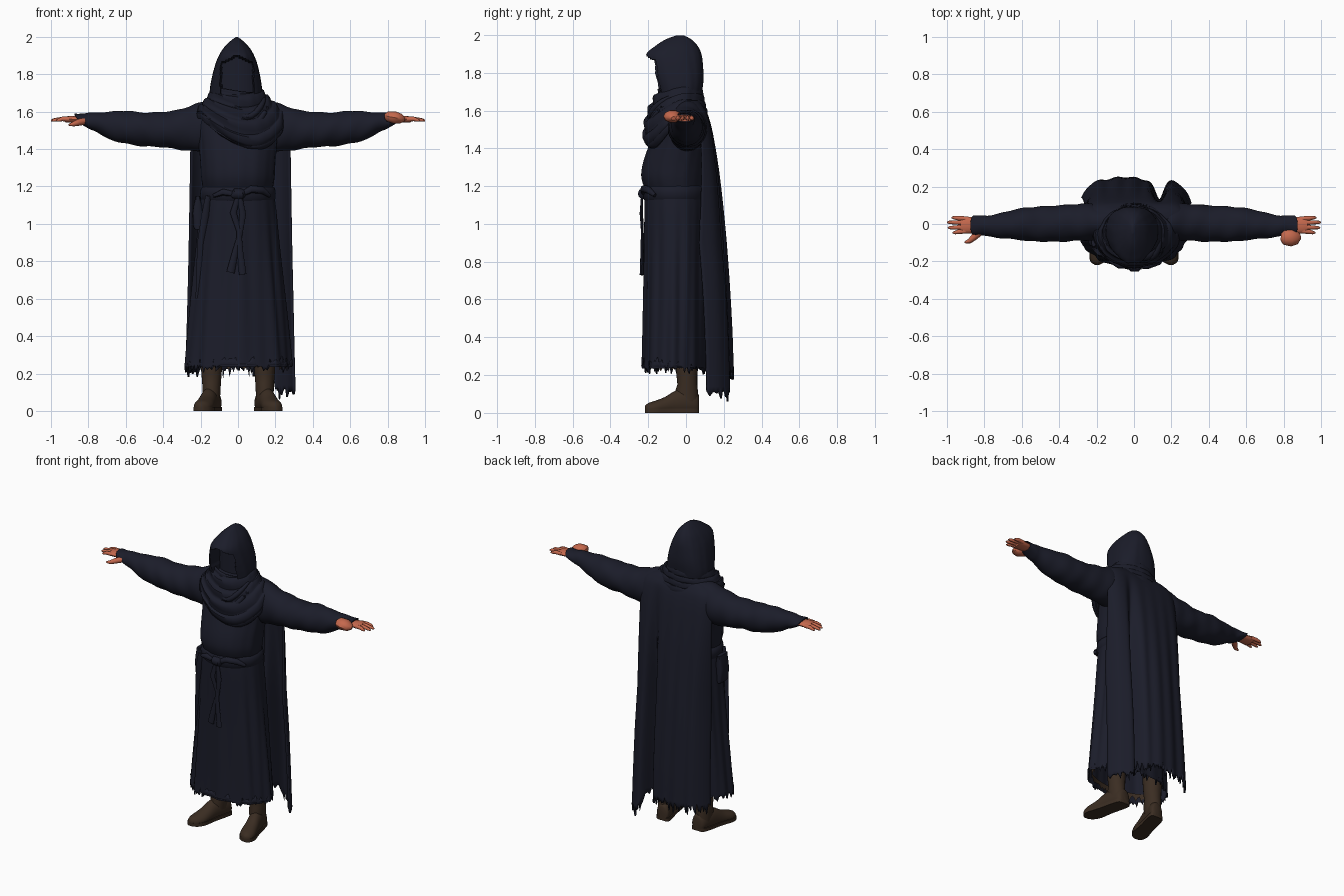
import bpy, bmesh, random
from math import sin, cos, pi, tau, exp, copysign
from mathutils import Vector

random.seed(4)
if "Cube" in bpy.data.objects:
    bpy.data.objects.remove(bpy.data.objects["Cube"])


def material(name, rgb):
    m = bpy.data.materials.new(name)
    m.use_nodes = True
    m.diffuse_color = (*rgb, 1)
    bsdf = m.node_tree.nodes["Principled BSDF"]
    bsdf.inputs["Base Color"].default_value = (*rgb, 1)
    bsdf.inputs["Roughness"].default_value = 0.9
    return m


CLOTH = material("dark navy cloth", (0.0108, 0.0118, 0.0225))
LEATHER = material("brown leather", (0.043, 0.026, 0.016))
SKIN = material("reddish skin", (0.56, 0.14, 0.075))
parts = []


def build(name, lofts, mat, closed=True, cap=True, thick=0):
    """Skin one or more lists of rings into one object."""
    bm = bmesh.new()
    for rings in lofts:
        vs = [[bm.verts.new(p) for p in r] for r in rings]
        n = len(vs[0])
        for a, b in zip(vs, vs[1:]):
            for i in range(n if closed else n - 1):
                j = (i + 1) % n
                bm.faces.new((a[i], a[j], b[j], b[i]))
        if cap and closed:
            bm.faces.new(vs[0])
            bm.faces.new(vs[-1])
    bmesh.ops.recalc_face_normals(bm, faces=bm.faces)
    me = bpy.data.meshes.new(name)
    bm.to_mesh(me)
    bm.free()
    me.materials.append(mat)
    ob = bpy.data.objects.new(name, me)
    bpy.context.scene.collection.objects.link(ob)
    if thick:
        mod = ob.modifiers.new("thickness", "SOLIDIFY")
        mod.thickness = thick
        mod.offset = 0
    parts.append(ob)


def smooth_rows(rows, steps):
    """Catmull-Rom interpolation of table rows."""
    out = []
    for i in range(len(rows) - 1):
        p = [rows[max(0, min(len(rows) - 1, i + k))] for k in (-1, 0, 1, 2)]
        for s in range(steps):
            t = s / steps
            out.append([b + t / 2 * (c - a + t * (2 * a - 5 * b + 4 * c - d + t * (3 * (b - c) + d - a)))
                        for a, b, c, d in zip(*p)])
    return out + [list(rows[-1])]


def body_ring(z, rx, front, back, n, fold=0, cx=0, sq=1):
    """Horizontal ring, first point at the front."""
    cy, ry = (front + back) / 2, (back - front) / 2
    pts = []
    for i in range(n):
        a = tau * i / n
        f = 1 + fold * (sin(9 * a + 2 * z) + 0.7 * sin(17 * a + 1 - z))
        s, c = sin(a), cos(a)
        pts.append(Vector((cx + rx * f * copysign(abs(s) ** sq, s),
                           cy - ry * f * copysign(abs(c) ** sq, c), z)))
    return pts


def tube(path, radii, n=8, flat=1):
    pts = [Vector(p) for p in path]
    rings = []
    for i, p in enumerate(pts):
        d = (pts[min(i + 1, len(pts) - 1)] - pts[max(i - 1, 0)]).normalized()
        u = d.cross(Vector((0, 0, 1)) if abs(d.z) < 0.7 else Vector((0, 1, 0))).normalized()
        v = d.cross(u)
        rings.append([p + radii[i] * (u * cos(tau * k / n) + v * flat * sin(tau * k / n))
                      for k in range(n)])
    return rings


def fray(ring, depth):
    for i, p in enumerate(ring):
        p.z += random.uniform(-depth, depth) + (depth / 2 if i % 2 else 0)


# Torso: z, half width, front y, back y
torso = smooth_rows([(1.16, .18, -.205, .09), (1.24, .195, -.235, .1), (1.32, .2, -.228, .11),
                     (1.42, .21, -.195, .12), (1.52, .225, -.16, .115), (1.59, .2, -.15, .1),
                     (1.67, .13, -.14, .07)], 4)
build("robe_torso", [[body_ring(*r, 64, .01) for r in torso]], CLOTH)

# Skirt with frayed hem, raised in places over a short brown under layer
skirt = smooth_rows([(1.18, .185, -.21, .09), (1.08, .2, -.215, .1), (.8, .225, -.215, .1),
                     (.5, .255, -.22, .1), (.29, .275, -.225, .1), (.235, .28, -.228, .1)], 5)
rings = [body_ring(*r, 144, .022 * min(1, (1.25 - r[0]) * 2)) for r in skirt]
fray(rings[-1], .032)
for p in rings[-1]:
    if p.y < -.1 and (abs(p.x) < .09 or p.x > .2):
        p.z = max(p.z, .23) + .02
build("robe_skirt", [rings], CLOTH, cap=False, thick=.008)
rings = [[Vector((.258 * sin(a), -.06 - .15 * cos(a), z)) for a in [pi * (i / 60 - .5) for i in range(61)]]
         for z in (.285, .238)]
fray(rings[-1], .02)
build("under_skirt", [rings], LEATHER, closed=False)

# Cape hanging down the back, with a deep valley and a long left tail
cape = smooth_rows([(1.65, .15, .06), (1.62, .22, .085), (1.57, .255, .112), (1.45, .262, .14),
                    (1.2, .266, .175), (.8, .273, .21), (.45, .282, .232), (.21, .29, .24)], 4)
rings = []
for z, w, yb in cape:
    ring, low = [], min(1, max(0, (1.6 - z) / .7))
    for i in range(101):
        u = i / 50 - 1
        x = u * w + .013
        y = yb + low * (.006 * sin(7 * u + 3) + .004 * sin(19 * u + 2 + z))
        y -= .1 * low * exp(-((x - .135) / .035) ** 2)
        y -= (.04 + .07 * low) * abs(u) ** 7 + .02 * low * max(0, u)
        tail = .125 * max(0, min(1, (x - .17) / .03)) * max(0, (.6 - z) / .39)
        ring.append(Vector((x, y, z - tail)))
    rings.append(ring)
fray(rings[-1], .035)
build("cape", [rings], CLOTH, closed=False, thick=.012)

# Cowl draped from the neck to a point on the chest
cowl = smooth_rows([(1.72, .125, -.145, .08, .01), (1.69, .15, -.17, .085, .05),
                    (1.655, .18, -.2, .092, .08), (1.62, .215, -.215, .1, .13),
                    (1.585, .23, -.215, .108, .16), (1.565, .22, -.185, .1, .16)], 6)
rings = []
for k, (z, rx, fr, bk, drop) in enumerate(cowl):
    ring = body_ring(z, rx, fr + .008 * sin(k * 1.1), bk, 72, .008, .0008 * k - .005)
    for i, p in enumerate(ring):
        a = tau * i / 72
        p.z -= drop * max(0, cos(a - .3)) ** 1.6 + .008 * sin(k * 1.1 + 2 * sin(a))
    rings.append(ring)
build("cowl", [rings], CLOTH, cap=False, thick=.012)
for k, (w, top, low, r) in enumerate(((.13, 1.68, 1.57, .016), (.15, 1.66, 1.5, .018), (.165, 1.64, 1.42, .016))):
    path = [(w * sin(t) + .05 * cos(t), -.03 - .158 * cos(t), low + (top - low) * abs(sin(t)) ** 1.4)
            for t in [pi * (i / 20 - .5) for i in range(21)]]
    build("cowl_fold_%d" % (k + 1), [tube(path, [.003 + r * sin(pi * i / 20) for i in range(21)])], CLOTH)

# Pointed hood with a recessed face opening
hood = smooth_rows([(1.63, .13, -.15, .075), (1.7, .14, -.155, .085), (1.77, .132, -.177, .092),
                    (1.85, .113, -.202, .088), (1.9, .094, -.21, .08), (1.94, .07, -.165, .062),
                    (1.975, .037, -.11, .03), (1.998, .007, -.05, -.012)], 6)
rings = []
for z, rx, fr, bk in hood:
    squareness = .8 + .15 * min(1, max(0, (z - 1.8) / .16))
    ring = body_ring(z, rx, fr, bk, 80, .006, -.012 + .006 * max(0, (z - 1.63) / .37), squareness)
    for p in ring:
        peak = 1.9 - .5 * abs(p.x + .005)
        if p.y < -.06 and 1.69 < z < peak and abs(p.x + .005) < .086:
            p.y = -.06 - .035 * (1 - (p.x / .1) ** 2)
    rings.append(ring)
build("hood", [rings], CLOTH)

# Belt, knot, loops and hanging ends
belt = [(1.12, .188, -.216, .098), (1.135, .2, -.226, .106), (1.165, .202, -.229, .106),
        (1.19, .198, -.228, .104), (1.2, .186, -.218, .095)]
build("belt", [[body_ring(*r, 64, .004) for r in belt]], CLOTH, cap=False)
knot = [tube([(-.035, -.22, 1.15), (-.015, -.225, 1.16), (.02, -.225, 1.16), (.04, -.215, 1.165)],
             [.012, .03, .03, .012], 10),
        tube([(.02, -.222, 1.16), (.07, -.222, 1.185), (.13, -.2, 1.18), (.17, -.165, 1.15)],
             [.015, .02, .02, .01]),
        tube([(-.02, -.222, 1.16), (-.08, -.22, 1.17), (-.13, -.195, 1.15)], [.015, .018, .01])]
build("belt_knot", knot, CLOTH)
ends = [tube([(.01, -.232, 1.15), (.025, -.236, 1.05), (.012, -.23, .95), (-.015, -.23, .85), (-.04, -.23, .74)],
             [.012, .018, .013, .016, .022], 8, .5),
        tube([(0, -.232, 1.15), (-.025, -.236, 1.06), (.005, -.232, .96), (.012, -.233, .85), (.025, -.235, .73)],
             [.012, .018, .013, .016, .02], 8, .5),
        tube([(-.16, -.17, 1.15), (-.175, -.165, 1.05), (-.2, -.14, .9), (-.215, -.13, .6)],
             [.014, .02, .018, .012], 8, .5)]
build("belt_ends", ends, CLOTH)

# Hip pouch on the right side
pouch = [body_ring(z, w, -.12, -.03, 16, 0, -.215, .5)
         for z, w in ((.97, .015), (.985, .025), (1.06, .028), (1.1, .022), (1.15, .012))]
build("hip_pouch", [pouch], CLOTH)

# Sleeves: x, centre y, half depth, bottom z, top z
arm = smooth_rows([(.1, .01, .085, 1.42, 1.665), (.2, .01, .095, 1.39, 1.64), (.32, .008, .095, 1.4, 1.605),
                   (.45, 0, .093, 1.415, 1.592), (.58, 0, .085, 1.425, 1.6), (.7, -.008, .066, 1.455, 1.595),
                   (.77, -.01, .054, 1.495, 1.592), (.81, -.008, .05, 1.51, 1.587),
                   (.86, -.006, .048, 1.54, 1.586)], 7)
for s, side in ((1, "left"), (-1, "right")):
    rings = []
    for x, cy, ry, lo, hi in arm:
        ring = []
        for i in range(40):
            a = tau * i / 40
            f = 1 + .022 * sin(55 * x + 2 * a) + .015 * sin(31 * x - 3 * a)
            ring.append(Vector((s * (x + .015 * sin(a)), cy + ry * f * cos(a),
                                (lo + hi) / 2 + (hi - lo) / 2 * f * sin(a))))
        rings.append(ring)
    build(side + "_sleeve", [rings], CLOTH, cap=False, thick=.006)

    # Hand: wrist and palm, four fingers, thumb
    hand = [tube([(s * .78, -.005, 1.555), (s * .82, -.005, 1.557), (s * .85, -.006, 1.558),
                  (s * .9, -.006, 1.56), (s * .925, -.006, 1.557)],
                 [.03, .033, .042, .046, .04], 14, .4)]
    for y, tip in ((-.042, .97), (-.018, .995), (.008, 1), (.031, .975)):
        hand.append(tube([(s * .9, y * .9, 1.56), (s * .94, y, 1.561), (s * (tip - .012), y * 1.1, 1.555),
                          (s * tip, y * 1.1, 1.552)], [.013, .012, .009, .004]))
    if s > 0:
        hand.append(tube([(.785, -.068, 1.575), (.8, -.07, 1.575), (.84, -.072, 1.568),
                          (.87, -.07, 1.562), (.89, -.065, 1.558)], [.018, .04, .048, .038, .014], 10, .72))
    else:
        hand.append(tube([(-.82, -.04, 1.55), (-.855, -.07, 1.542), (-.88, -.092, 1.534),
                          (-.905, -.098, 1.53)], [.02, .018, .013, .005]))
    build(side + "_hand", hand, SKIN)

    # Boot: foot along y, then the shaft, then a sole
    foot = smooth_rows([(.07, .03, .09), (.055, .044, .11), (0, .047, .13), (-.06, .046, .115),
                        (-.11, .049, .085), (-.16, .052, .065), (-.2, .038, .052), (-.218, .012, .035)], 3)
    rings = [[Vector((s * (.145 - .24 * y + w * cos(tau * k / 20)), y,
                      max(.012, h * (.4 + .6 * sin(tau * k / 20))))) for k in range(20)] for y, w, h in foot]
    shaft = [body_ring(z, w, f, b, 24, .008, s * .142)
             for z, w, f, b in ((.06, .045, -.05, .066), (.11, .048, -.058, .064), (.15, .05, -.045, .06),
                                (.2, .054, -.05, .06), (.27, .058, -.055, .065), (.36, .058, -.055, .065))]
    build(side + "_boot", [rings, shaft], LEATHER)
    sole = []
    for z in (0, .022):
        edges = [[Vector((s * (.145 - .24 * y + k * w), y, z)) for y, w, h in foot] for k in (1.06, -1.06)]
        sole.append(edges[0] + edges[1][::-1])
    build(side + "_sole", [sole], LEATHER)

# Smooth shading with sharp creases
bpy.ops.object.select_all(action="DESELECT")
for ob in parts:
    ob.select_set(True)
bpy.context.view_layer.objects.active = parts[0]
bpy.ops.object.shade_smooth_by_angle(angle=.8)
